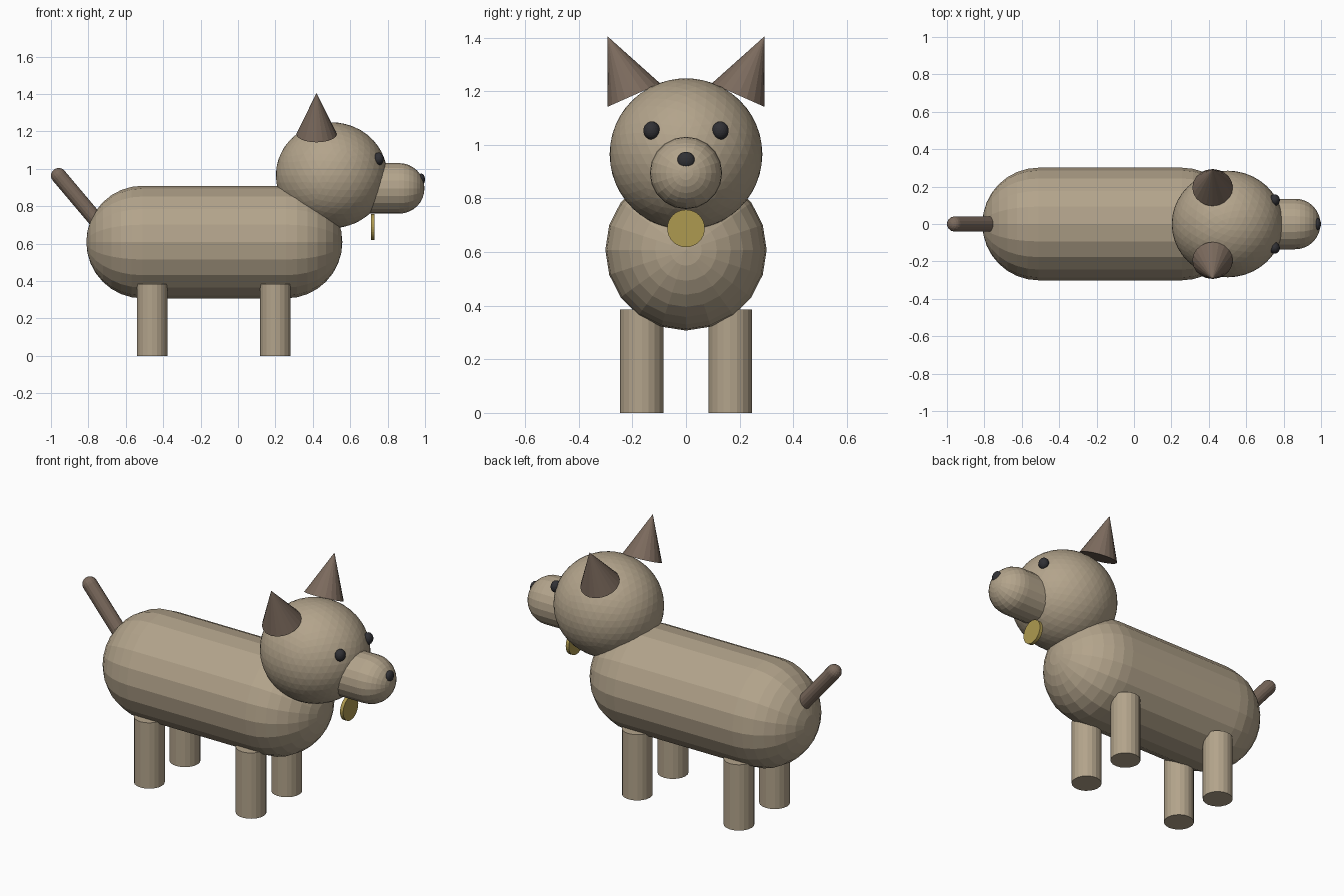
import bpy, bmesh
from math import sin, cos, pi, radians
from mathutils import Vector, Matrix

if "Cube" in bpy.data.objects:
    bpy.data.objects.remove(bpy.data.objects["Cube"])


def material(name, rgb):
    m = bpy.data.materials.new(name)
    m.diffuse_color = (*rgb, 1)
    m.use_nodes = True
    m.node_tree.nodes["Principled BSDF"].inputs["Base Color"].default_value = m.diffuse_color
    return m


FUR = material("fur", (0.45, 0.37, 0.26))
BROWN = material("brown_fur", (0.20, 0.145, 0.11))
BLACK = material("black", (0.03, 0.03, 0.035))
GOLD = material("gold", (0.42, 0.32, 0.08))


def finish(name, bm, mat, matrix=None):
    bmesh.ops.recalc_face_normals(bm, faces=bm.faces)
    me = bpy.data.meshes.new(name)
    bm.to_mesh(me)
    bm.free()
    me.materials.append(mat)
    ob = bpy.data.objects.new(name, me)
    if matrix:
        ob.matrix_world = matrix
    bpy.context.collection.objects.link(ob)
    return ob


def capsule(name, a, b, r, mat, segs=20, rings=8):
    # a, b are the centres of the two round ends
    a, b = Vector(a), Vector(b)
    length = (b - a).length
    prof = [(r * sin(i * pi / 2 / rings), -r * cos(i * pi / 2 / rings)) for i in range(rings + 1)]
    prof += [(p, length - z) for p, z in reversed(prof)]
    bm = bmesh.new()
    vs = [bm.verts.new((p, 0, z)) for p, z in prof]
    es = [bm.edges.new(e) for e in zip(vs, vs[1:])]
    bmesh.ops.spin(bm, geom=vs + es, cent=(0, 0, 0), axis=(0, 0, 1),
                   angle=2 * pi, steps=segs, use_duplicate=False)
    bmesh.ops.remove_doubles(bm, verts=bm.verts, dist=1e-4)
    rot = (b - a).to_track_quat('Z', 'Y').to_matrix().to_4x4()
    finish(name, bm, mat, Matrix.Translation(a) @ rot)


def ball(name, loc, size, mat, sub=3):
    bm = bmesh.new()
    bmesh.ops.create_icosphere(bm, subdivisions=sub, radius=1)
    bmesh.ops.scale(bm, vec=size, verts=bm.verts)
    finish(name, bm, mat, Matrix.Translation(loc))


def cone(name, loc, r1, r2, h, mat, rot=None, segs=20):
    bm = bmesh.new()
    bmesh.ops.create_cone(bm, cap_ends=True, segments=segs, radius1=r1, radius2=r2, depth=h)
    bmesh.ops.remove_doubles(bm, verts=bm.verts, dist=1e-5)
    finish(name, bm, mat, Matrix.Translation(loc) @ (rot or Matrix()))


# Body, muzzle and tail
capsule("body", (-0.51, 0, 0.608), (0.257, 0, 0.608), 0.301, FUR)
capsule("muzzle", (0.65, 0, 0.895), (0.862, 0, 0.895), 0.135, FUR)
capsule("tail", (-0.72, 0, 0.68), (-0.959, 0, 0.963), 0.041, BROWN, 16, 5)

# Head and nose
ball("head", (0.50, 0, 0.965), (0.298, 0.285, 0.283), FUR, 4)
ball("nose", (0.98, 0, 0.942), (0.02, 0.033, 0.032), BLACK)

# Paired parts
for side, s in (("right", -1), ("left", 1)):
    ball(side + "_eye", (0.752, s * 0.128, 1.053), (0.028, 0.031, 0.034), BLACK)
    tilt = Matrix.Rotation(radians(-s * 24), 4, 'X')
    centre = Vector((0.42, s * 0.195, 1.185)) + tilt @ Vector((0, 0, 0.12))
    cone(side + "_ear", centre, 0.108, 0, 0.24, BROWN, tilt)
    for end, x in (("front", 0.20), ("back", -0.459)):
        cone(f"{end}_{side}_leg", (x, s * 0.165, 0.1925), 0.082, 0.082, 0.385, FUR)

# Tag under the chin
cone("tag", (0.72, 0, 0.688), 0.07, 0.07, 0.02, GOLD, Matrix.Rotation(pi / 2, 4, 'Y'), 32)
